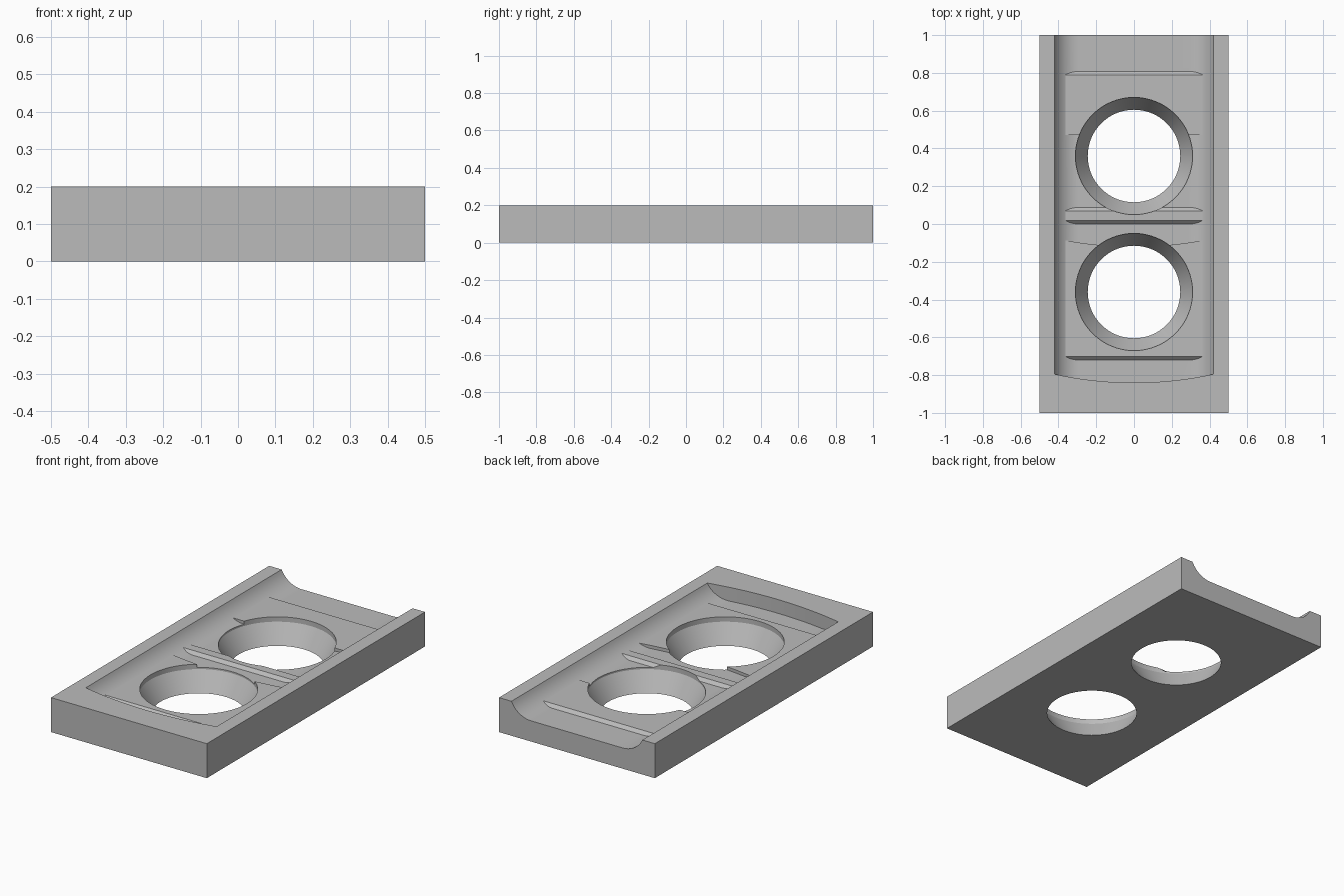
import bpy, bmesh, math

cube = bpy.data.objects.get("Cube")
if cube:
    bpy.data.objects.remove(cube, do_unlink=True)

HALF_W, HEIGHT = 0.42, 0.2      # channel half width, block height
LOW, HIGH = 0.12, 0.138         # channel floor and raised floor
FILLET = 0.14
PITCH = 0.72                    # distance between the two stations
STEP = HIGH - LOW

grey = bpy.data.materials.new("plain grey")
grey.use_nodes = True
grey.diffuse_color = (0.5, 0.5, 0.5, 1)
grey.node_tree.nodes["Principled BSDF"].inputs["Base Color"].default_value = (0.5, 0.5, 0.5, 1)


def finish(name, bm):
    bmesh.ops.recalc_face_normals(bm, faces=bm.faces[:])
    mesh = bpy.data.meshes.new(name)
    bm.to_mesh(mesh)
    bm.free()
    mesh.materials.append(grey)
    obj = bpy.data.objects.new(name, mesh)
    bpy.context.collection.objects.link(obj)
    return obj


def loft(name, xs, bottom, top, front, back):
    """Solid made of columns along x, with ends given by front(x, z) and back(x, z)."""
    bm = bmesh.new()
    rings = []
    for x in xs:
        b = bottom(x)
        corners = [(front, b), (back, b), (back, top), (front, top)]
        rings.append([bm.verts.new((x, end(x, z), z)) for end, z in corners])
    for a, b in zip(rings, rings[1:]):
        for i in range(4):
            j = (i + 1) % 4
            bm.faces.new((a[i], a[j], b[j], b[i]))
    bm.faces.new(rings[0])
    bm.faces.new(rings[-1])
    return finish(name, bm)


def combine(body, tool, operation):
    mod = body.modifiers.new(tool.name, 'BOOLEAN')
    mod.operation, mod.solver, mod.object = operation, 'EXACT', tool
    bpy.context.view_layer.objects.active = body
    bpy.ops.object.modifier_apply(modifier=mod.name)
    bpy.data.objects.remove(tool, do_unlink=True)


def flat(y):
    return lambda x, z: y


def arc(y):
    return lambda x, z: y + 0.045 * (x / HALF_W) ** 2


def ramp(y, direction):
    return lambda x, z: y + direction * (z - LOW)


# Block
body = loft("grooved_block", [-0.5, 0.5], lambda x: 0, HEIGHT, flat(-1), flat(1))

# Channel with filleted sides, bowed front wall and open back
reach = math.sqrt(FILLET ** 2 - (FILLET - HEIGHT + LOW) ** 2)
floor_edge = HALF_W - reach
max_angle = math.asin(reach / FILLET)
side = [floor_edge + FILLET * math.sin(max_angle * i / 12) for i in range(13)]
floor_x = [floor_edge * i / 8 for i in range(-7, 8)]
channel_x = [-x for x in reversed(side)] + floor_x + side


def channel_floor(x):
    d = max(0, abs(x) - floor_edge)
    return LOW + FILLET - math.sqrt(FILLET ** 2 - d ** 2)


combine(body, loft("channel_cutter", channel_x, channel_floor, 0.3, arc(-0.84), flat(1.2)),
        'DIFFERENCE')

# Raised floors and the narrow ridge between the stations
slab_x = [0.41 * i / 14 for i in range(-14, 15)]
slabs = [
    ("front_raised_floor", ramp(-0.72, 1), arc(-0.84 + PITCH)),
    ("middle_ridge", ramp(-0.72 + PITCH, 1), ramp(0.088, -1)),
    ("back_raised_floor", flat(0.47), ramp(0.088 + PITCH, -1)),
]
for name, front, back in slabs:
    combine(body, loft(name, slab_x, lambda x: LOW - 0.03, HIGH, front, back), 'UNION')

# Countersunk round holes, one per station
for n, y in enumerate((-0.36, -0.36 + PITCH)):
    bm = bmesh.new()
    profile = [(0, -0.1), (0.245, -0.1), (0.245, 0), (0.31, 0.11), (0.31, 0.3), (0, 0.3)]
    verts = [bm.verts.new((r, y, z)) for r, z in profile]
    edges = [bm.edges.new(pair) for pair in zip(verts, verts[1:])]
    bmesh.ops.spin(bm, geom=verts + edges, cent=(0, y, 0), axis=(0, 0, 1),
                   angle=math.tau, steps=64)
    bmesh.ops.remove_doubles(bm, verts=bm.verts[:], dist=0.0001)
    combine(body, finish(f"hole_cutter_{n}", bm), 'DIFFERENCE')

# Smooth fillets and holes, sharp steps
bpy.ops.object.select_all(action='DESELECT')
body.select_set(True)
bpy.context.view_layer.objects.active = body
bpy.ops.object.shade_smooth_by_angle(angle=math.radians(20))
